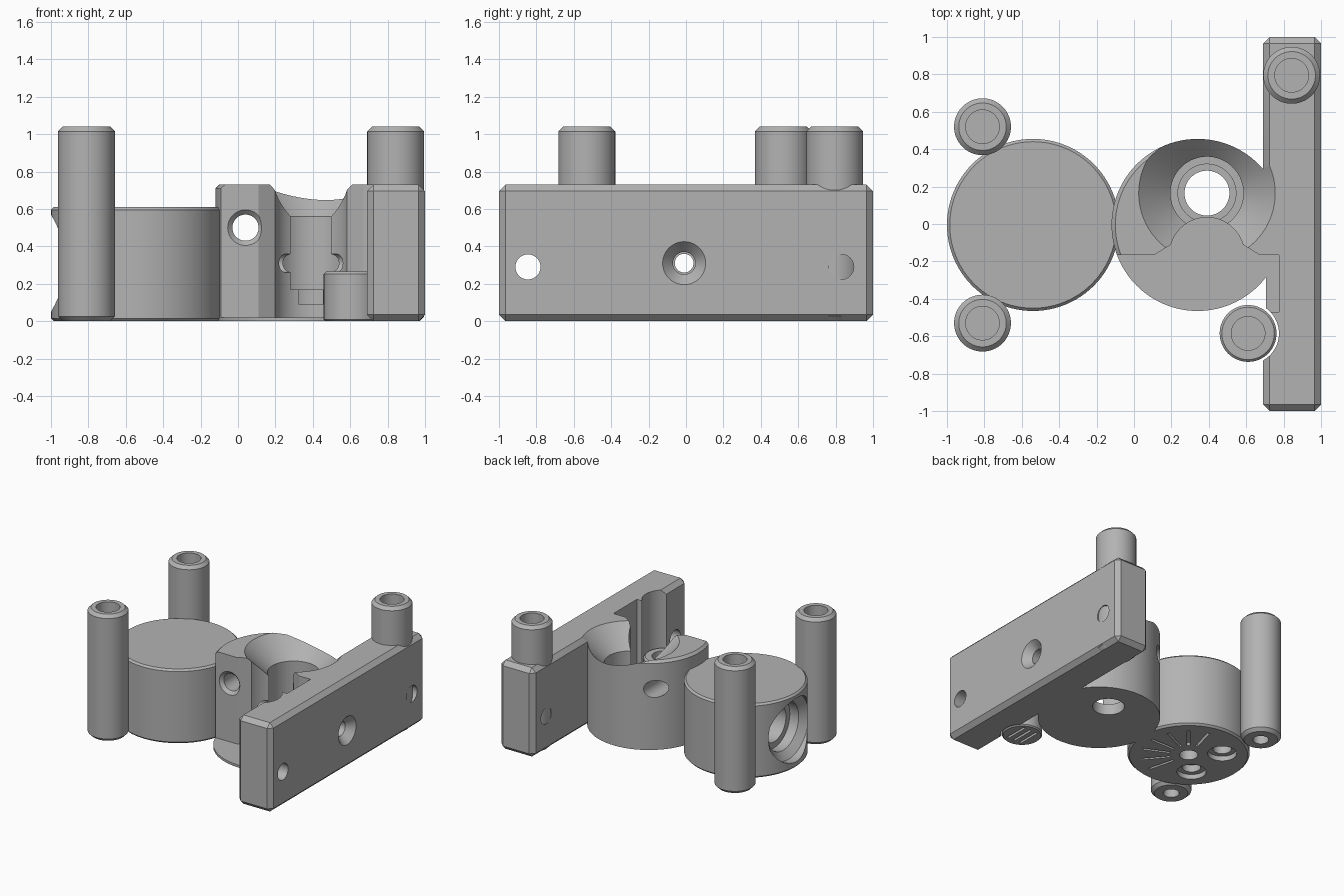
import bpy, bmesh
from math import sin, cos, radians, pi
from mathutils import Matrix, Vector

if "Cube" in bpy.data.objects:
    bpy.data.objects.remove(bpy.data.objects["Cube"], do_unlink=True)

grey = bpy.data.materials.new("plain grey")
grey.use_nodes = True
grey.diffuse_color = (0.45, 0.45, 0.45, 1)
grey.node_tree.nodes["Principled BSDF"].inputs["Base Color"].default_value = grey.diffuse_color

AXES = {"x": Matrix.Rotation(pi / 2, 4, "Y"),
        "y": Matrix.Rotation(-pi / 2, 4, "X"),
        "z": Matrix.Identity(4)}


def make(name, bm):
    bmesh.ops.recalc_face_normals(bm, faces=bm.faces)
    mesh = bpy.data.meshes.new(name)
    bm.to_mesh(mesh)
    bm.free()
    ob = bpy.data.objects.new(name, mesh)
    bpy.context.collection.objects.link(ob)
    mesh.materials.append(grey)
    return ob


def turned(name, profile, at, axis="z", sides=64):
    """Closed solid of revolution; profile is (radius, distance along axis)."""
    bm = bmesh.new()
    rings = [[bm.verts.new((r * cos(2 * pi * i / sides), r * sin(2 * pi * i / sides), d))
              for i in range(sides)] for r, d in profile]
    for low, high in zip(rings, rings[1:]):
        for i in range(sides):
            j = (i + 1) % sides
            bm.faces.new((low[i], low[j], high[j], high[i]))
    bm.faces.new(rings[0][::-1])
    bm.faces.new(rings[-1])
    bmesh.ops.transform(bm, matrix=Matrix.Translation(at) @ AXES[axis], verts=bm.verts)
    return make(name, bm)


def prism(name, outline, z0, z1):
    bm = bmesh.new()
    base = bm.faces.new([bm.verts.new((x, y, z0)) for x, y in outline])
    top = bmesh.ops.extrude_face_region(bm, geom=[base])["geom"]
    bmesh.ops.translate(bm, vec=(0, 0, z1 - z0),
                        verts=[v for v in top if isinstance(v, bmesh.types.BMVert)])
    return make(name, bm)


def block(name, size, at, angle=0, chamfer=0):
    bm = bmesh.new()
    bmesh.ops.create_cube(bm, size=1)
    bmesh.ops.scale(bm, vec=size, verts=bm.verts)
    if chamfer:
        bmesh.ops.bevel(bm, geom=bm.edges[:], offset=chamfer, segments=1, affect="EDGES")
    bmesh.ops.transform(bm, verts=bm.verts,
                        matrix=Matrix.Translation(at) @ Matrix.Rotation(angle, 4, "Z"))
    return make(name, bm)


def combine(ob, others, operation="DIFFERENCE"):
    """Apply booleans in turn and drop the helper objects."""
    bpy.context.view_layer.objects.active = ob
    for other in others:
        mod = ob.modifiers.new("cut", "BOOLEAN")
        mod.operation, mod.solver, mod.object = operation, "EXACT", other
        bpy.ops.object.modifier_apply(modifier=mod.name)
        bpy.data.objects.remove(other, do_unlink=True)


def finish(ob):
    bpy.ops.object.select_all(action="DESELECT")
    ob.select_set(True)
    bpy.context.view_layer.objects.active = ob
    bpy.ops.object.shade_smooth_by_angle(angle=radians(25))


def chamfered(radius, height, low, high):
    return [(radius - low, 0), (radius, low), (radius, height - high), (radius - high, height)]


def cross_hole():
    return turned("cross_hole", [(0.05, -1.2), (0.05, 1.2)], (0, -0.01, 0.31), "x")


# Mounting plate joined to the round socket body
mount = block("mounting_block", (0.31, 2, 0.73), (0.845, 0, 0.365), chamfer=0.035)
body = turned("socket_body", [(0.46, 0), (0.46, 0.71), (0.44, 0.73)], (0.34, -0.005, 0), sides=96)
combine(mount, [body], "UNION")

# Open front with a half-round channel, and clearance for the knob
channel = [(0.39 + 0.2 * cos(radians(a)), -0.165 + 0.2 * sin(radians(a)))
           for a in range(164, 15, -4)]
opening = [(-0.3, -0.165), (0.11, -0.165)] + channel + [
    (0.67, -0.165), (0.775, -0.165), (0.775, -0.47), (-0.3, -0.47)]
cuts = [
    prism("front_opening", opening, 0.02, 0.9),
    turned("knob_clearance", [(0.165, -0.1), (0.165, 0.9)], (0.61, -0.585, 0)),
    # Stepped bore with a flared bowl
    turned("flared_bore", [(0.12, -0.1), (0.12, 0.09), (0.155, 0.09), (0.155, 0.17),
                           (0.195, 0.17), (0.195, 0.56), (0.415, 0.78)],
           (0.39, 0.165, 0), sides=96),
    # Hole through the front wall
    turned("wall_hole", [(0.095, -0.2), (0.095, -0.165), (0.07, -0.14), (0.07, 0.7)],
           (0.04, 0, 0.5), "y"),
    turned("plate_countersink", [(0.06, -0.12), (0.06, -0.06), (0.115, 0), (0.115, 0.1)],
           (1, -0.01, 0.31), "x"),
    cross_hole(),
]
for y in (-0.845, 0.83):
    cuts.append(turned("bolt_hole", [(0.067, 0.5), (0.067, 1.2)], (0, y, 0.29), "x"))
combine(mount, cuts)

# Round drum with a stepped side port and a slotted underside
cx, cy = -0.54, -0.005
drum = turned("drum", chamfered(0.46, 0.61, 0.015, 0.015), (cx, cy, 0), sides=96)
cuts = [
    turned("side_port", [(0.26, -1.1), (0.26, -0.93), (0.2, -0.88), (0.2, -0.8),
                         (0.15, -0.8), (0.15, -0.65)], (0, cy, 0.31), "x"),
    cross_hole(),
    turned("centre_socket", [(0.07, -0.1), (0.07, 0.12)], (cx, cy, 0)),
]
for side in (-1, 1):
    cuts.append(turned("foot_socket", [(0.11, -0.1), (0.11, 0.04), (0.07, 0.04), (0.07, 0.1)],
                       (cx - 0.18, cy + side * 0.18, 0)))
for k in range(-3, 4):
    a = radians(25 * k)
    cuts.append(block("radial_slot", (0.22, 0.02, 0.06),
                      (cx + 0.25 * cos(a), cy + 0.25 * sin(a), 0), a))
combine(drum, cuts)

# Tall hollow-ended posts
posts = []
for name, x, y in (("back_post", -0.81, 0.52), ("front_post", -0.81, -0.53),
                   ("plate_post", 0.843, 0.795)):
    post = turned(name, chamfered(0.152, 1.04, 0.025, 0.025), (x, y, 0))
    combine(post, [turned("top_socket", [(0.09, 0.9), (0.09, 1.2)], (x, y, 0)),
                   turned("bottom_socket", [(0.06, -0.1), (0.06, 0.1)], (x, y, 0))])
    posts.append(post)

# Short knob with a socket and grooves underneath
kx, ky = 0.61, -0.585
knob = turned("knob", chamfered(0.152, 0.265, 0.01, 0.012), (kx, ky, 0))
combine(knob, [turned("knob_socket", [(0.09, 0.15), (0.09, 0.4)], (kx, ky, 0))]
        + [block("groove", (0.02, 0.2, 0.06), (kx + 0.06 * i, ky, 0)) for i in (-1, 0, 1)])

for part in [mount, drum, knob] + posts:
    finish(part)
